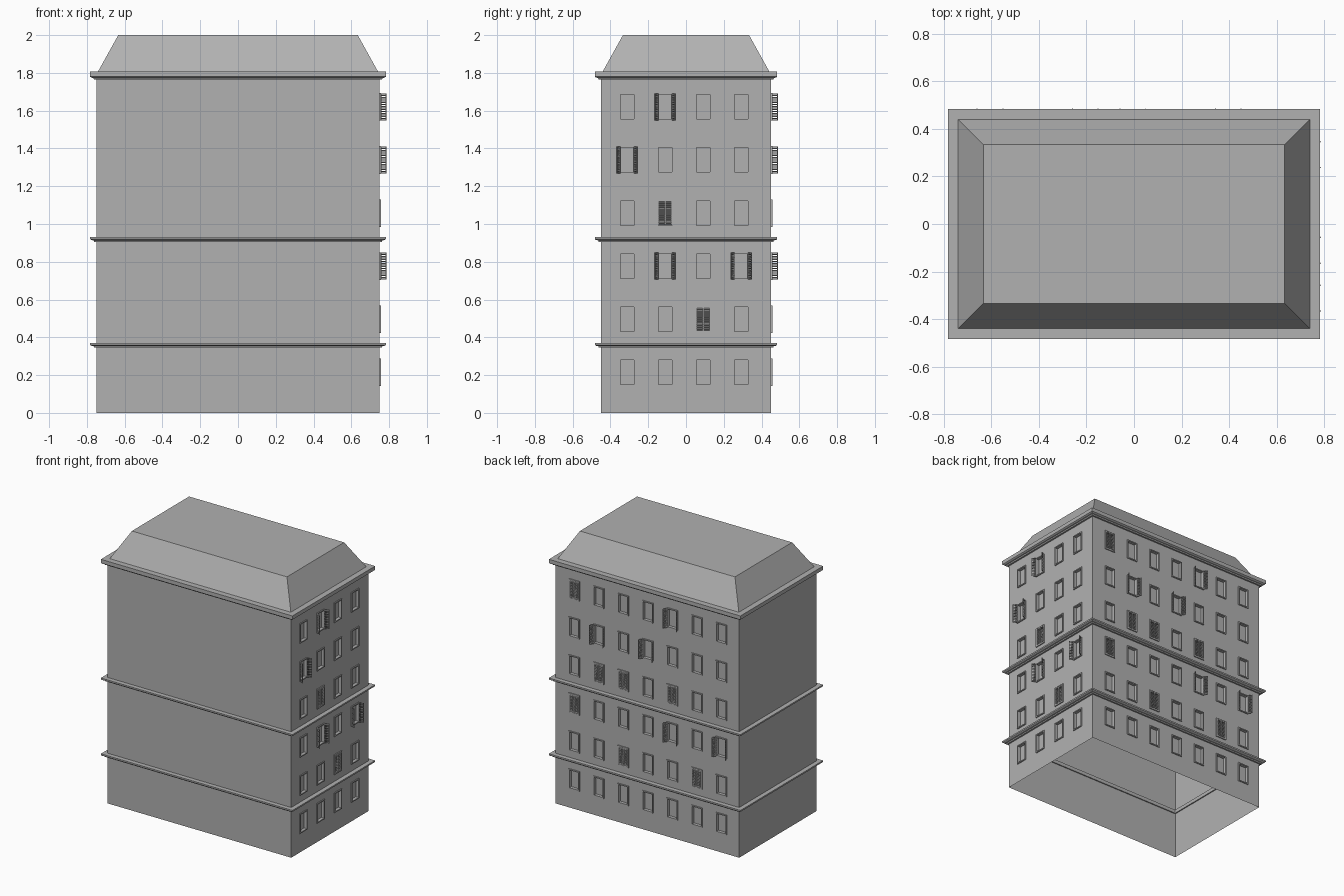
import bpy, bmesh
from math import radians
from mathutils import Matrix

if "Cube" in bpy.data.objects:
    bpy.data.objects.remove(bpy.data.objects["Cube"])

HX, HY = 0.75, 0.45            # half size of the walls
WIN_W, WIN_H = 0.087, 0.146    # outer window frame size
ROWS = [0.215 + 0.281 * i for i in range(6)]
SIDE_COLS = [-0.312 + 0.2013 * i for i in range(4)]
BACK_COLS = [0.597 - 0.2005 * i for i in range(7)]

grey = bpy.data.materials.new("grey_plaster")
grey.diffuse_color = (0.44, 0.44, 0.44, 1)
grey.use_nodes = True
grey.node_tree.nodes["Principled BSDF"].inputs["Base Color"].default_value = grey.diffuse_color


def finish(bm, name, recalc=True):
    if recalc:
        bmesh.ops.recalc_face_normals(bm, faces=bm.faces)
    mesh = bpy.data.meshes.new(name)
    bm.to_mesh(mesh)
    bm.free()
    mesh.materials.append(grey)
    ob = bpy.data.objects.new(name, mesh)
    bpy.context.collection.objects.link(ob)
    return ob


def box(bm, mat, centre, size, tilt=0):
    m = (mat @ Matrix.Translation(centre) @ Matrix.Rotation(radians(tilt), 4, 'X')
         @ Matrix.Diagonal((*size, 1)))
    bmesh.ops.create_cube(bm, size=1, matrix=m)


def rect_sweep(name, profile, closed=False, cap=False):
    """Run an (offset from wall, z) profile round the rectangular plan."""
    bm = bmesh.new()
    loops = [[bm.verts.new((sx * (HX + o), sy * (HY + o), z))
              for sx, sy in ((-1, -1), (1, -1), (1, 1), (-1, 1))] for o, z in profile]
    pairs = list(zip(loops, loops[1:]))
    if closed:
        pairs.append((loops[-1], loops[0]))
    for a, b in pairs:
        for i in range(4):
            j = (i + 1) % 4
            bm.faces.new((a[i], a[j], b[j], b[i]))
    if cap:
        bm.faces.new(loops[-1])
    return finish(bm, name)


def wall(bm, mat, half, cols):
    """A flat wall with a rectangular hole at every column and row."""
    hw, hh = WIN_W / 2 - 0.003, WIN_H / 2 - 0.003
    xs = sorted([-half, half] + [c + s * hw for c in cols for s in (-1, 1)])
    zs = sorted([0, 1.79] + ([r + s * hh for r in ROWS for s in (-1, 1)] if cols else []))
    grid = [[bm.verts.new(mat @ Matrix.Translation((x, 0, z)).translation) for z in zs]
            for x in xs]
    for i in range(len(xs) - 1):
        for j in range(len(zs) - 1):
            if not (i % 2 and j % 2):
                bm.faces.new((grid[i][j], grid[i][j + 1], grid[i + 1][j + 1], grid[i + 1][j]))


# Wall frames: local x along the wall, y outward, z up
RIGHT = Matrix.Translation((HX, 0, 0)) @ Matrix.Rotation(radians(-90), 4, 'Z')
LEFT = Matrix.Translation((-HX, 0, 0)) @ Matrix.Rotation(radians(90), 4, 'Z')
BACK = Matrix.Translation((0, HY, 0))
FRONT = Matrix.Translation((0, -HY, 0)) @ Matrix.Rotation(radians(180), 4, 'Z')
side_cols = [-c for c in SIDE_COLS]

# Walls (open underneath), roof and moulded bands
walls = bmesh.new()
wall(walls, RIGHT, HY, side_cols)
wall(walls, LEFT, HY, [])
wall(walls, BACK, HX, BACK_COLS)
wall(walls, FRONT, HX, [])
finish(walls, "walls", recalc=False)
rect_sweep("mansard_roof", [(-0.005, 1.80), (-0.116, 2.0)], cap=True)
for name, z in (("lower_band", 0.345), ("middle_band", 0.905)):
    rect_sweep(name, [(-0.008, z), (0.012, z), (0.014, z + 0.008), (0.026, z + 0.010),
                      (0.033, z + 0.015), (0.033, z + 0.026), (-0.008, z + 0.026)], closed=True)
rect_sweep("roof_cornice", [(-0.01, 1.765), (0.012, 1.765), (0.016, 1.773), (0.026, 1.775),
                            (0.033, 1.78), (0.033, 1.808), (-0.01, 1.808)], closed=True)

frames, panes, shutters = bmesh.new(), bmesh.new(), bmesh.new()


def window(mat):
    # Lining that stands slightly proud of the wall, pane set back inside
    t, front, back = 0.008, 0.007, -0.018
    d, y = front - back, (front + back) / 2
    for s in (-1, 1):
        box(frames, mat, (s * (WIN_W - t) / 2, y, 0), (t, d, WIN_H))
        box(frames, mat, (0, y, s * (WIN_H - t) / 2), (WIN_W - 2 * t, d, t))
    box(panes, mat, (0, back + 0.001, 0), (WIN_W - 2 * t, 0.002, WIN_H - 2 * t))


def leaf(mat, side, angle, height):
    # One louvred shutter leaf running along local +x from its hinge
    m = (mat @ Matrix.Translation((side * 0.0365, 0.004, 0))
         @ Matrix.Rotation(radians(angle), 4, 'Z'))
    w, t, d = 0.0365, 0.004, 0.005
    for x in (t / 2, w - t / 2):
        box(shutters, m, (x, 0, 0), (t, d, height))
    for s in (-1, 1):
        box(shutters, m, (w / 2, 0, s * (height - t) / 2), (w - 2 * t, d, t))
    n = 11
    for i in range(n):
        z = (i + 0.5 - n / 2) * (height - 2 * t) / n
        box(shutters, m, (w / 2, 0, z), (w - 2 * t, 0.002, 0.007),
            35 if angle < 150 else -35)


def facade(base, columns, opened, shut):
    for row, z in enumerate(ROWS):
        for col, c in enumerate(columns):
            mat = base @ Matrix.Translation((c, 0, z))
            window(mat)
            if (row, col) in opened:
                leaf(mat, 1, 59, 0.143)
                leaf(mat, -1, 121, 0.143)
            elif (row, col) in shut:
                leaf(mat, 1, 180, 0.129)
                leaf(mat, -1, 0, 0.129)


# Right facade: four columns, back facade: seven columns
facade(RIGHT, side_cols, {(5, 1), (4, 0), (2, 1), (2, 3)}, {(3, 1), (1, 2)})
facade(BACK, BACK_COLS,
       {(5, 4), (4, 1), (4, 3), (2, 4), (2, 6)},
       {(5, 0), (3, 1), (3, 2), (3, 4), (2, 0), (1, 2), (1, 5)})

finish(frames, "window_frames")
finish(panes, "window_panes")
finish(shutters, "window_shutters")
